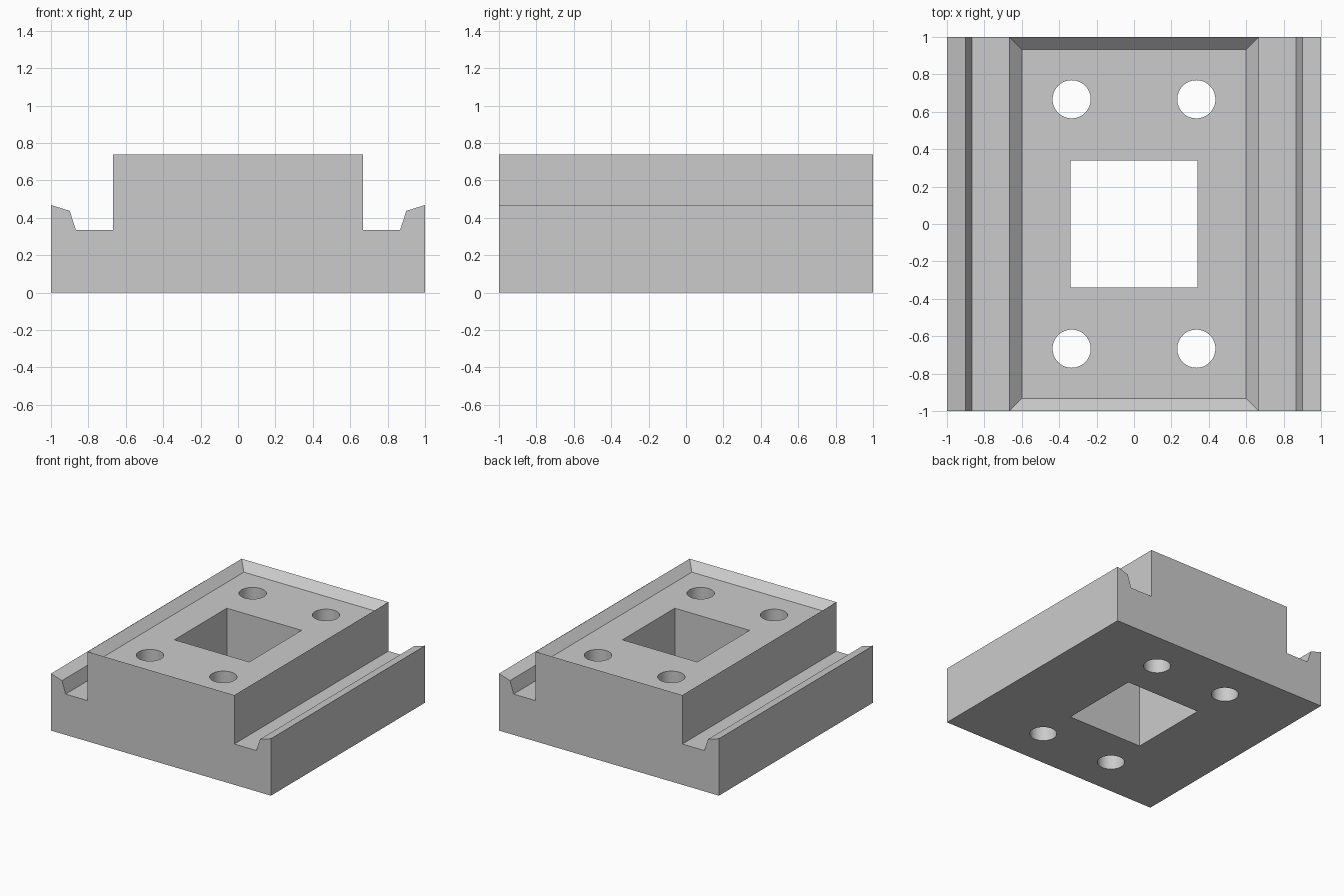
import bpy, bmesh, math
from mathutils import Matrix

if "Cube" in bpy.data.objects:
    bpy.data.objects.remove(bpy.data.objects["Cube"], do_unlink=True)

grey = bpy.data.materials.new("plain grey")
grey.use_nodes = True
COLOUR = (0.6, 0.6, 0.6, 1)
grey.diffuse_color = COLOUR
grey.node_tree.nodes["Principled BSDF"].inputs["Base Color"].default_value = COLOUR


def make_object(name, bm):
    bmesh.ops.recalc_face_normals(bm, faces=bm.faces)
    mesh = bpy.data.meshes.new(name)
    bm.to_mesh(mesh)
    bm.free()
    mesh.materials.append(grey)
    obj = bpy.data.objects.new(name, mesh)
    bpy.context.collection.objects.link(obj)
    return obj


# Block: half profile with side channel and sloped lip, mirrored and extruded
TOP, RIM = 0.737, 0.067
half = [(1, 0), (1, 0.468), (0.9, 0.437), (0.867, 0.335), (0.667, 0.335), (0.667, TOP)]
profile = half + [(-x, z) for x, z in reversed(half)]
bm = bmesh.new()
end = bm.faces.new([bm.verts.new((x, -1, z)) for x, z in profile])
extruded = bmesh.ops.extrude_face_region(bm, geom=[end], use_keep_orig=True)["geom"]
bmesh.ops.translate(bm, vec=(0, 2, 0),
                    verts=[v for v in extruded if isinstance(v, bmesh.types.BMVert)])
bmesh.ops.recalc_face_normals(bm, faces=bm.faces)

# Shallow tray in the top, with sloped walls rising to a sharp rim
top = max(bm.faces, key=lambda f: f.calc_center_median().z)
bmesh.ops.inset_individual(bm, faces=[top], thickness=RIM, use_even_offset=True)
bmesh.ops.translate(bm, vec=(0, 0, -RIM), verts=top.verts)
block = make_object("slotted_block", bm)

# Cutter: square window and four round bolt holes
bm = bmesh.new()
bmesh.ops.create_cube(bm, size=1, matrix=Matrix.Diagonal((0.68, 0.68, 3, 1)))
for sx in (-1, 1):
    for sy in (-1, 1):
        bmesh.ops.create_cone(bm, cap_ends=True, segments=48, radius1=0.102,
                              radius2=0.102, depth=3,
                              matrix=Matrix.Translation((sx / 3, sy * 2 / 3, 0)))
cutter = make_object("hole_cutter", bm)
cutter.hide_render = True

cut = block.modifiers.new("holes", "BOOLEAN")
cut.operation = "DIFFERENCE"
cut.solver = "EXACT"
cut.object = cutter
bpy.ops.object.select_all(action="DESELECT")
block.select_set(True)
bpy.context.view_layer.objects.active = block
bpy.ops.object.modifier_apply(modifier=cut.name)
bpy.data.objects.remove(cutter, do_unlink=True)

# Smooth the hole walls, keep every edge crisp
bpy.ops.object.shade_smooth_by_angle(angle=math.radians(30))
